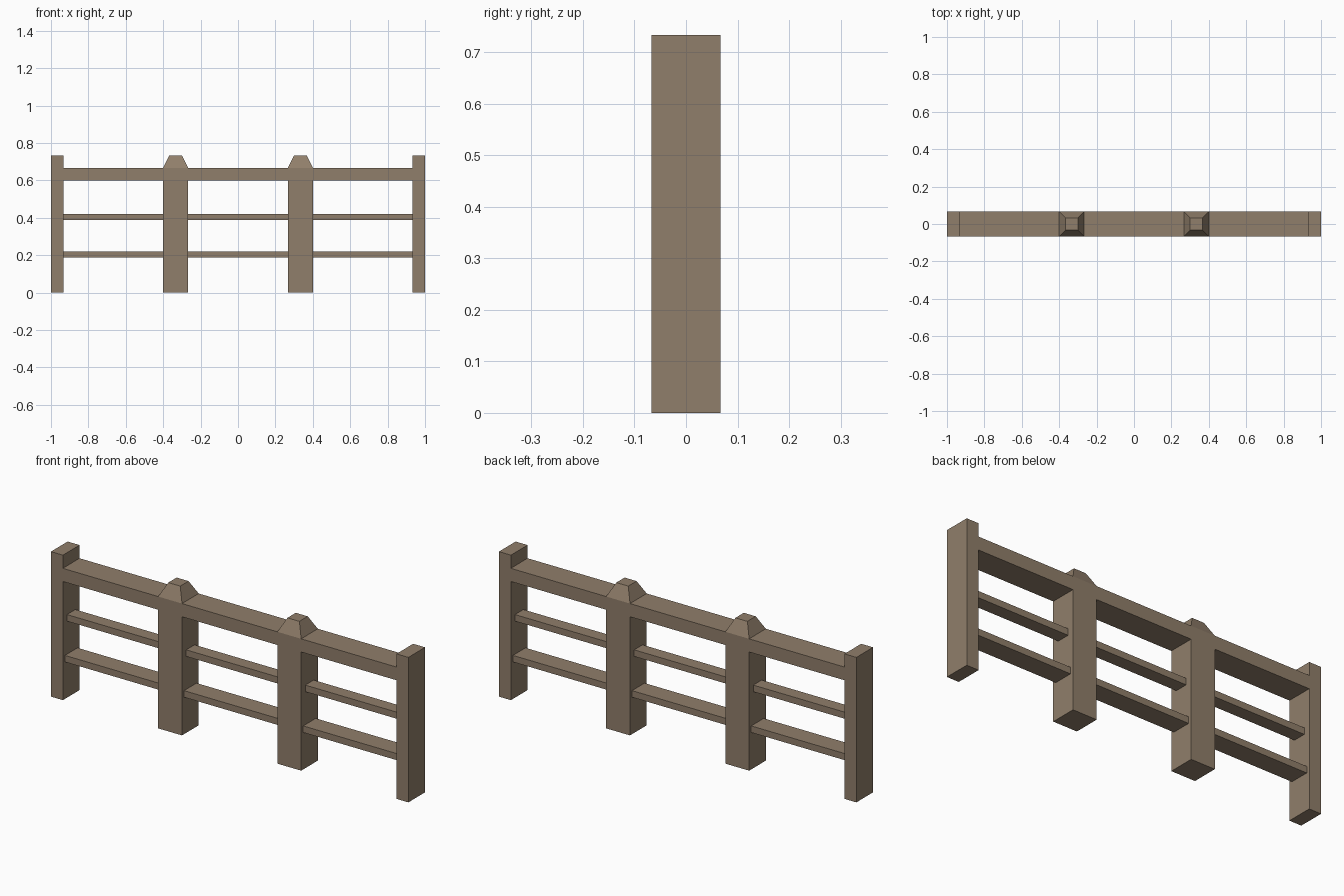
import bpy, bmesh
from mathutils import Vector

if "Cube" in bpy.data.objects:
    bpy.data.objects.remove(bpy.data.objects["Cube"])

U = 1 / 15  # model grid unit

wood = bpy.data.materials.new("wood")
wood.diffuse_color = (0.28, 0.21, 0.145, 1)
wood.use_nodes = True
wood.node_tree.nodes["Principled BSDF"].inputs["Base Color"].default_value = wood.diffuse_color


def add_object(name, bm):
    bmesh.ops.recalc_face_normals(bm, faces=bm.faces)
    mesh = bpy.data.meshes.new(name)
    bm.to_mesh(mesh)
    bm.free()
    mesh.materials.append(wood)
    obj = bpy.data.objects.new(name, mesh)
    bpy.context.collection.objects.link(obj)


def box_mesh(x0, x1, half_y, z0, z1):
    bm = bmesh.new()
    bmesh.ops.create_cube(bm, size=1)
    bmesh.ops.scale(bm, vec=(x1 - x0, 2 * half_y, z1 - z0), verts=bm.verts)
    bmesh.ops.translate(bm, vec=((x0 + x1) / 2, 0, (z0 + z1) / 2), verts=bm.verts)
    return bm


# End posts, flat topped
for side, x0, x1 in (("left", -15, -14), ("right", 14, 15)):
    add_object(f"end_post_{side}", box_mesh(x0 * U, x1 * U, U, 0, 11 * U))

# Middle posts with a tapered cap extruded from the top face
for side, cx in (("left", -5), ("right", 5)):
    bm = box_mesh((cx - 1) * U, (cx + 1) * U, U, 0, 10 * U)
    top = max(bm.faces, key=lambda f: f.calc_center_median().z)
    ext = bmesh.ops.extrude_face_region(bm, geom=[top])
    bm.faces.remove(top)
    for v in [e for e in ext["geom"] if isinstance(e, bmesh.types.BMVert)]:
        v.co = Vector((cx * U + (v.co.x - cx * U) / 2, v.co.y / 2, 11 * U))
    add_object(f"middle_post_{side}", bm)

# Three rails in each bay: half depth, bottom and top height
rails = (("top_rail", U, 9 * U, 10 * U),
         ("middle_rail", U / 2, 5.8 * U, 6.3 * U),
         ("lower_rail", U * 0.75, 2.8 * U, 3.3 * U))
for bay, x0, x1 in (("left", -14, -6), ("centre", -4, 4), ("right", 6, 14)):
    for name, half_y, z0, z1 in rails:
        add_object(f"{name}_{bay}", box_mesh(x0 * U, x1 * U, half_y, z0, z1))
